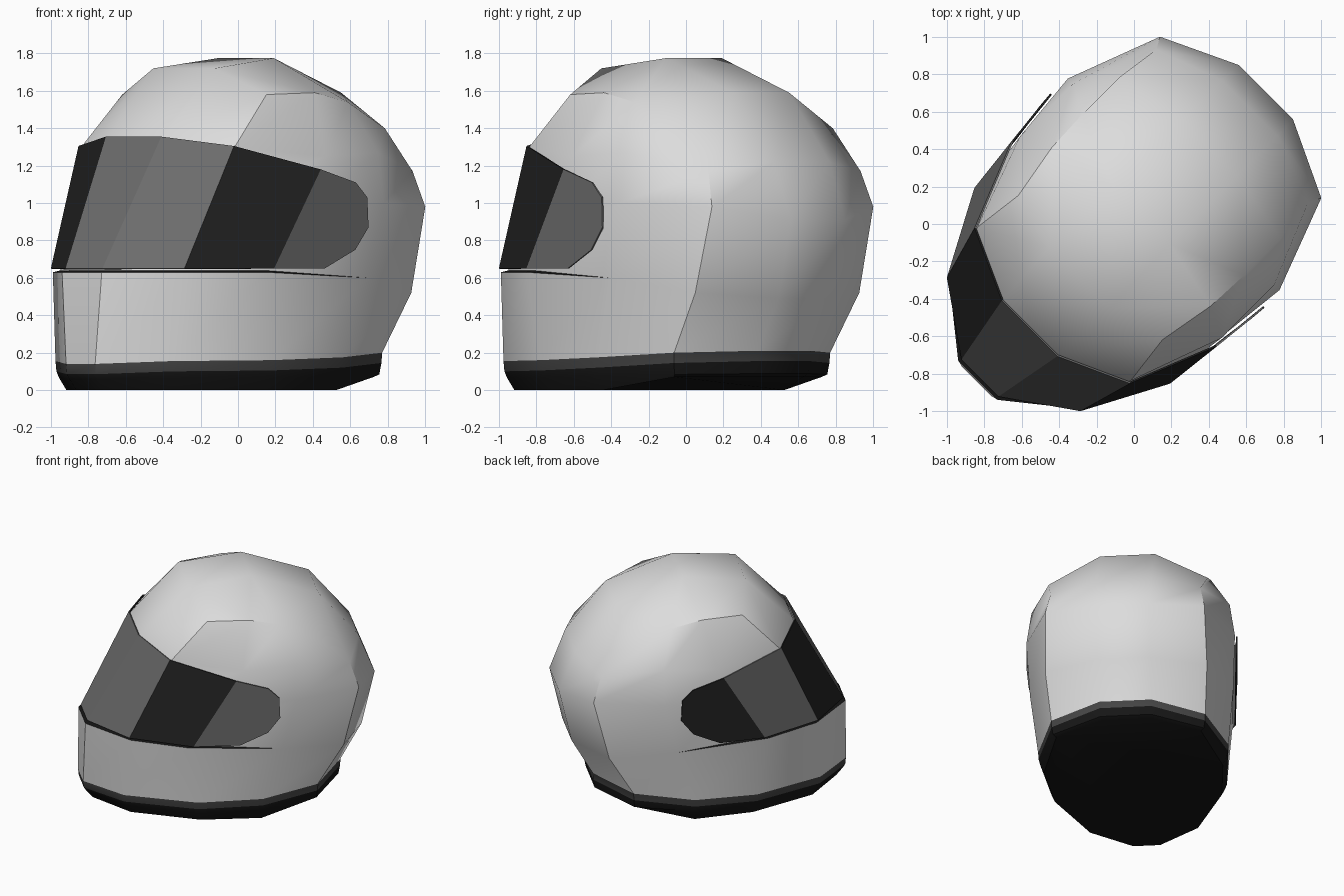
import bpy
import bmesh
import math
from mathutils import Matrix, Vector

cube = bpy.data.objects.get("Cube")
if cube:
    bpy.data.objects.remove(cube, do_unlink=True)

# The helmet is shaped facing -y, then turned to face the corner
TURN = Matrix.Rotation(math.radians(-45), 4, 'Z')


def make_material(name, value):
    mat = bpy.data.materials.new(name)
    mat.use_nodes = True
    color = (value, value, value, 1)
    mat.diffuse_color = color
    mat.node_tree.nodes["Principled BSDF"].inputs["Base Color"].default_value = color
    return mat


shell_grey = make_material("shell light grey", 0.72)
trim_grey = make_material("trim dark grey", 0.06)
rubber_black = make_material("rubber black", 0.008)
visor_grey = make_material("visor grey", 0.15)
visor_black = make_material("visor black", 0.016)


def make_object(name, bm, materials):
    bm.transform(TURN)
    mesh = bpy.data.meshes.new(name)
    bm.to_mesh(mesh)
    bm.free()
    obj = bpy.data.objects.new(name, mesh)
    bpy.context.scene.collection.objects.link(obj)
    for mat in materials:
        mesh.materials.append(mat)
    return obj


def mirrored(points):
    """Close a half ring (front to back) into a full ring."""
    return points + [(-x, y, z) for x, y, z in reversed(points)]


def scaled(points, factor, height):
    """Copy a half ring, shrunk in plan and with new heights."""
    return [(x * factor, y * factor, height(z)) for x, y, z in points]


# Half rings of the shell: nose, cheek, temple, side, rear corner, rear
base = [(.11, -1.19, .14), (.44, -.94, .155), (.68, -.42, .16),
        (.73, .06, .175), (.59, .5, .2), (.2, .74, .21)]
chin = [(.15, -1.18, .63), (.5, -.9, .63), (.71, -.5, .63),
        (.78, .2, .6), (.62, .69, .52), (.2, .9, .49)]
middle = [(.17, -.93, 1), (.53, -.73, 1), (.74, -.25, .95),
          (.8, .3, 1), (.61, .806, .98), (.205, .997, .91)]
brow = [(.21, -.775, 1.35), (.58, -.605, 1.3), (.762, -.1, 1.25),
        (.76, .3, 1.27), (.575, .745, 1.17), (.21, .875, 1.22)]
upper = [(.23, -.41, 1.72), (.545, -.33, 1.58), (.6, -.02, 1.59),
         (.61, .22, 1.54), (.61, .5, 1.4), (.21, .57, 1.59)]
crown = (.21, .06, 1.775)

floor = scaled(base, .94, lambda z: 0 if z < .19 else .07)
rim = scaled(base, .98, lambda z: z * .42)
band = scaled(base, .995, lambda z: z - .055)
# The lip steps inward under the visor only
lip = scaled(chin[:3], .96, lambda z: z + .01) + chin[3:]

rings = [floor, rim, band, base, chin, lip, middle, brow, upper]
row_colors = [2, 2, 1, 0, 2, 0, 0, 0]


# Shell: loft the rings, then close the crown and the underside
def build_shell():
    bm = bmesh.new()
    loops = [[bm.verts.new(p) for p in mirrored(r)] for r in rings]
    count = len(loops[0])
    for row, color in enumerate(row_colors):
        low, high = loops[row], loops[row + 1]
        for i in range(count):
            j = (i + 1) % count
            face = bm.faces.new((low[i], low[j], high[j], high[i]))
            face.material_index = color
    under = bm.faces.new(list(reversed(loops[0])))
    under.material_index = 2

    top = loops[-1]
    peaks = [bm.verts.new((s * crown[0], crown[1], crown[2])) for s in (1, -1)]
    for peak, half in zip(peaks, (top[:6], top[:5:-1])):
        nose, cheek, temple, side, corner, rear = half
        bm.faces.new((nose, cheek, temple, peak))
        bm.faces.new((peak, temple, side, rear))
        bm.faces.new((side, corner, rear))
    bm.faces.new((top[0], peaks[0], peaks[1], top[-1]))
    bm.faces.new((peaks[0], top[5], top[6], peaks[1]))

    bmesh.ops.remove_doubles(bm, verts=bm.verts, dist=.0005)
    bmesh.ops.recalc_face_normals(bm, faces=bm.faces)
    return make_object("helmet_shell", bm, [shell_grey, trim_grey, rubber_black])


shell = build_shell()
bpy.ops.object.select_all(action='DESELECT')
shell.select_set(True)
bpy.context.view_layer.objects.active = shell
bpy.ops.object.shade_smooth_by_angle(angle=math.radians(36))

# Visor: a faceted plate with rounded ends
visor_low = [(.14, -1.165, .65), (.505, -.91, .65), (.74, -.467, .65)]
visor_high = [(.21, -.79, 1.355), (.588, -.618, 1.305), (.776, -.15, 1.18)]
visor_end = [(.775, -.12, .65), (.802, .085, .75), (.81, .177, .87),
             (.808, .17, 1.03), (.802, .09, 1.11)]


def build_visor():
    bm = bmesh.new()
    fronts = []
    for sign in (1, -1):
        def place(points):
            return [bm.verts.new((sign * x, y, z)) for x, y, z in points]
        low, high, end = place(visor_low), place(visor_high), place(visor_end)
        panels = [(low[k], low[k + 1], high[k + 1], high[k]) for k in range(2)]
        panels.append((low[2], *end, high[2]))
        for k, panel in enumerate(panels):
            face = bm.faces.new(panel if sign > 0 else panel[::-1])
            # Panels alternate, opposite on the two sides
            face.material_index = k % 2 if sign > 0 else 1 - k % 2
        fronts.append((low[0], high[0]))
    (left_low, left_high), (right_low, right_high) = fronts
    bm.faces.new((right_low, left_low, left_high, right_high))
    return make_object("visor", bm, [visor_grey, visor_black])


visor = build_visor()
thick = visor.modifiers.new("thickness", 'SOLIDIFY')
thick.thickness = .01
thick.offset = -1
